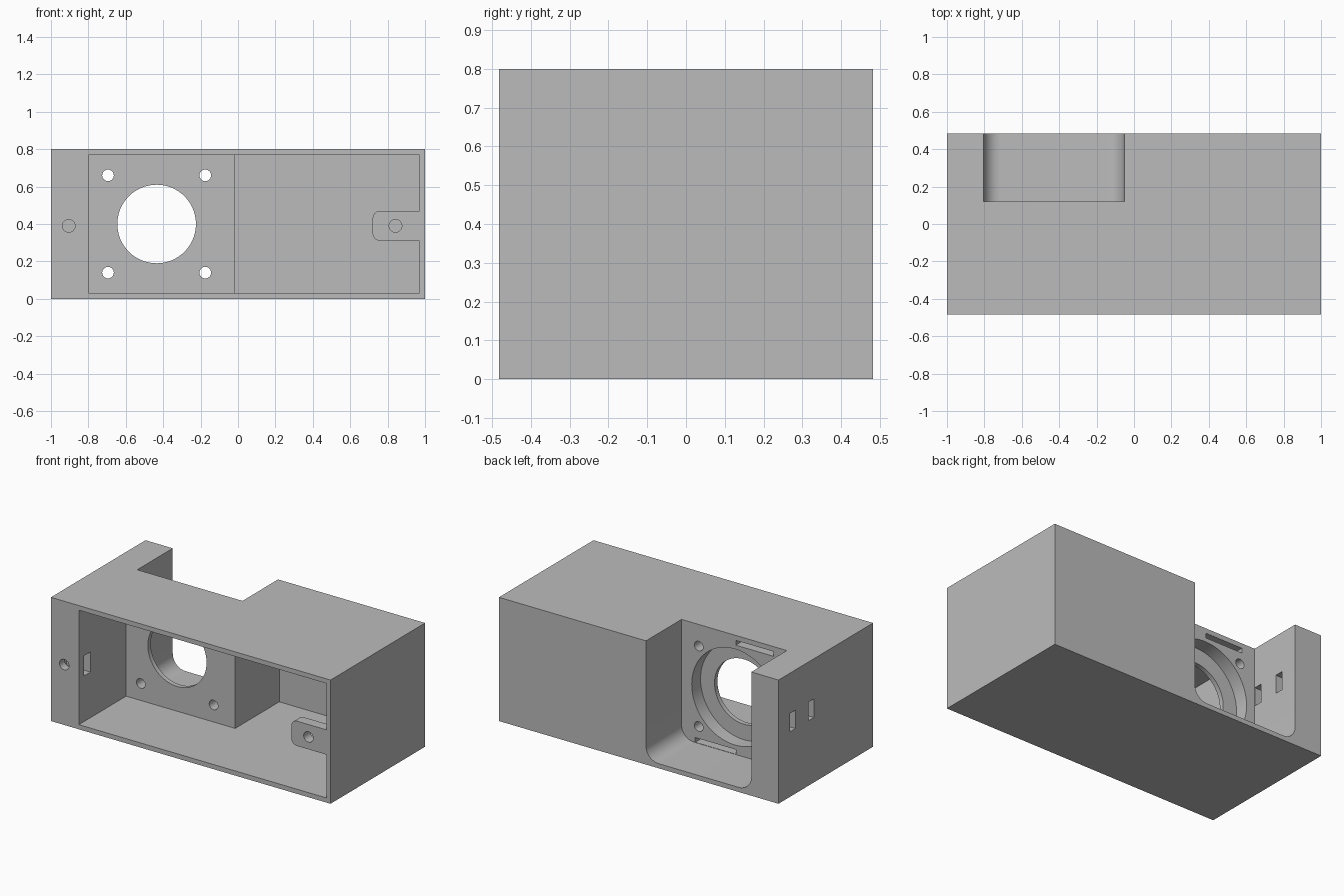
import bpy, bmesh, math
from mathutils import Matrix, Vector

cube = bpy.data.objects.get("Cube")
if cube:
    bpy.data.objects.remove(cube, do_unlink=True)

grey = bpy.data.materials.new("plain_grey")
grey.use_nodes = True
grey.diffuse_color = (0.5, 0.5, 0.5, 1)
grey.node_tree.nodes["Principled BSDF"].inputs["Base Color"].default_value = (0.5, 0.5, 0.5, 1)


def finish(name, bm):
    bmesh.ops.recalc_face_normals(bm, faces=bm.faces)
    mesh = bpy.data.meshes.new(name)
    bm.to_mesh(mesh)
    bm.free()
    mesh.materials.append(grey)
    ob = bpy.data.objects.new(name, mesh)
    bpy.context.collection.objects.link(ob)
    return ob


def box(name, x, y, z):
    bm = bmesh.new()
    bmesh.ops.create_cube(bm, size=1)
    for v in bm.verts:
        v.co = [a + (b - a) * (c + 0.5) for (a, b), c in zip((x, y, z), v.co)]
    return finish(name, bm)


def bore(name, x, z, radius, y0, y1, sides=64):
    bm = bmesh.new()
    turn = Matrix.Translation((x, (y0 + y1) / 2, z)) @ Matrix.Rotation(math.pi / 2, 4, 'X')
    bmesh.ops.create_cone(bm, cap_ends=True, segments=sides, radius1=radius,
                          radius2=radius, depth=y1 - y0, matrix=turn)
    return finish(name, bm)


def rounded_prism(name, x, y, z, radius, corners, steps=10):
    """Rectangle in x-z with chosen corners rounded, extruded along y."""
    bm = bmesh.new()
    points = []
    for i, (sx, sz) in enumerate(((1, 1), (-1, 1), (-1, -1), (1, -1))):
        px, pz = x[sx > 0], z[sz > 0]
        if (sx, sz) not in corners:
            points.append((px, pz))
            continue
        for k in range(steps + 1):
            a = (i + k / steps) * math.pi / 2
            points.append((px - sx * radius + radius * math.cos(a),
                           pz - sz * radius + radius * math.sin(a)))
    face = bm.faces.new([bm.verts.new((px, y[0], pz)) for px, pz in points])
    side = bmesh.ops.extrude_face_region(bm, geom=[face])["geom"]
    bmesh.ops.translate(bm, vec=Vector((0, y[1] - y[0], 0)),
                        verts=[g for g in side if isinstance(g, bmesh.types.BMVert)])
    return finish(name, bm)


def cut(ob, cutters):
    bpy.context.view_layer.objects.active = ob
    for c in cutters:
        c.hide_render = True
        mod = ob.modifiers.new("cut", 'BOOLEAN')
        mod.operation, mod.solver, mod.object = 'DIFFERENCE', 'EXACT', c
        bpy.ops.object.modifier_apply(modifier=mod.name)
        bpy.data.objects.remove(c, do_unlink=True)


def shade(ob):
    bpy.ops.object.select_all(action='DESELECT')
    ob.select_set(True)
    bpy.context.view_layer.objects.active = ob
    bpy.ops.object.shade_smooth_by_angle(angle=math.radians(30))


HALF_Y, HEIGHT, WALL = 0.483, 0.8, 0.03
CX, CZ = -0.435, 0.4          # centre of the round opening
SEAT = 0.12                   # back face of the mounting wall
SCREW_Z = 0.39

housing = box("housing", (-1, 1), (-HALF_Y, HALF_Y), (0, HEIGHT))
inside = (WALL, HEIGHT - WALL)

# Front pocket, deep chamber and rear notch
cut(housing, [
    box("front_pocket", (-0.8, 0.5), (-0.6, 0), inside),
    box("deep_chamber", (-0.02, 0.97), (-0.7, 0.45), inside),
    rounded_prism("rear_notch", (-0.805, -0.052), (SEAT, 0.7), (WALL, 1),
                  0.09, ((-1, -1), (1, -1))),
])

# Round opening with a wide step behind it, and four fixing holes
cut(housing, [bore("opening", CX, CZ, 0.21, -0.1, 0.3, 96),
              bore("step", CX, CZ, 0.31, 0.03, 0.3, 96)])
cut(housing, [bore("fixing_hole", CX + sx * 0.26, CZ + sz * 0.26, 0.031, -0.1, 0.3, 32)
              for sx in (-1, 1) for sz in (-1, 1)])

# Narrow grooves around the mounting wall
cut(housing, [
    box("upper_groove", (-0.71, -0.44), (0.06, 0.2), (0.737, 0.768)),
    box("lower_groove", (-0.44, -0.15), (0.06, 0.2), (0.032, 0.062)),
])

# Strap slots through the thick side wall
cut(housing, [box("strap_slot", (-1.1, -0.78), (y, y + 0.055), (0.42, 0.54))
              for y in (0.122, 0.31)])

# Screw hole and nut slot in the thick side wall
cut(housing, [bore("screw_hole", -0.905, SCREW_Z, 0.034, -0.6, -0.3, 32),
              box("nut_slot", (-0.97, -0.78), (-0.43, -0.365), (0.325, 0.455))])
shade(housing)

# Screw tab opposite
tab = rounded_prism("screw_tab", (0.72, 0.97), (-HALF_Y, -HALF_Y + 0.068), (0.31, 0.47),
                    0.04, ((-1, -1), (-1, 1)))
cut(tab, [bore("tab_hole", 0.842, SCREW_Z, 0.034, -0.6, -0.3, 32)])
shade(tab)
